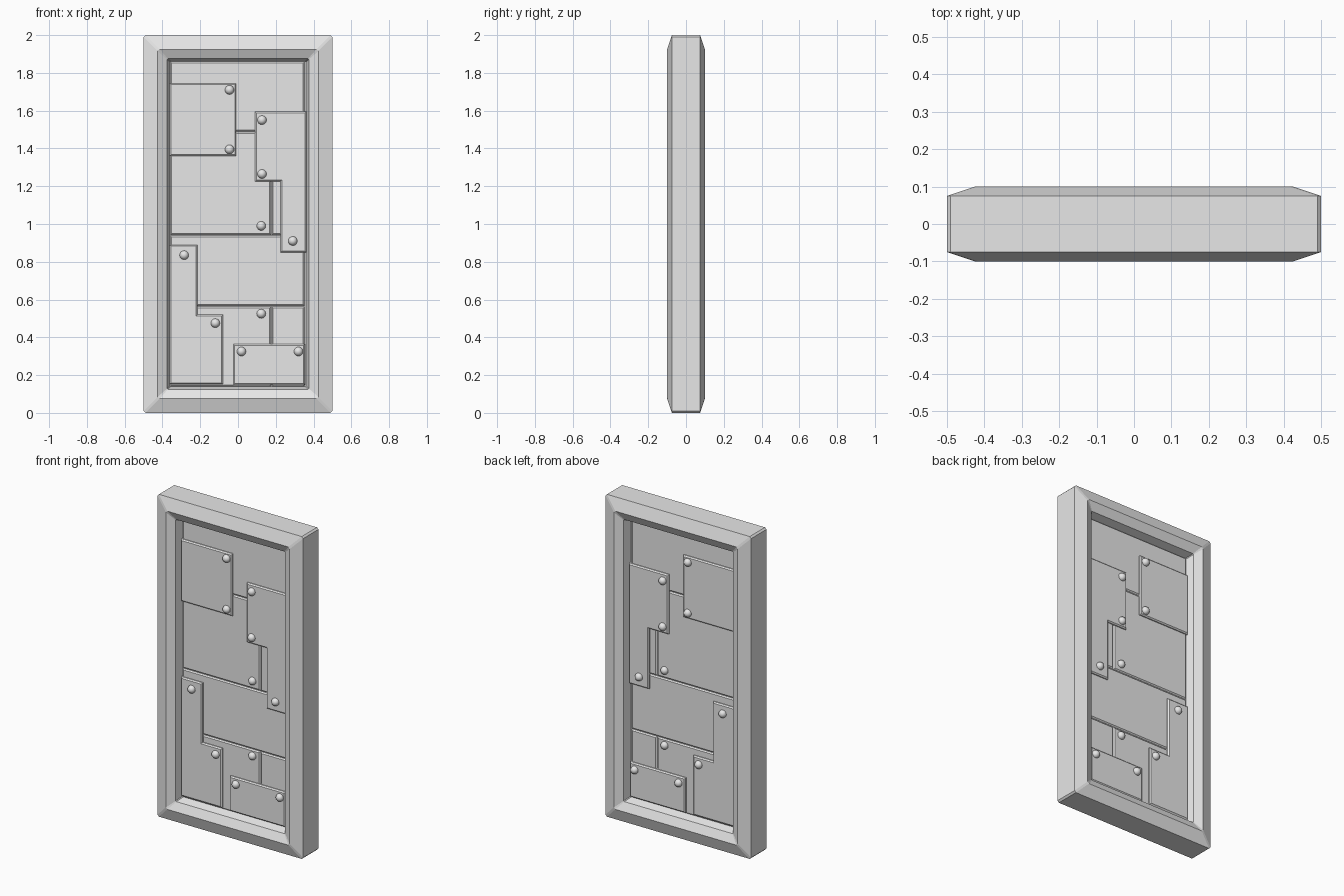
import bpy, bmesh
from mathutils import Matrix, Vector

cube = bpy.data.objects.get("Cube")
if cube:
    bpy.data.objects.remove(cube, do_unlink=True)

metal = bpy.data.materials.new("grey_metal")
metal.use_nodes = True
metal.diffuse_color = (0.8, 0.8, 0.8, 1)
metal.node_tree.nodes["Principled BSDF"].inputs["Base Color"].default_value = (0.8, 0.8, 0.8, 1)


def finish(name, bm, mirror=True):
    bmesh.ops.recalc_face_normals(bm, faces=bm.faces)
    mesh = bpy.data.meshes.new(name)
    bm.to_mesh(mesh)
    bm.free()
    mesh.materials.append(metal)
    ob = bpy.data.objects.new(name, mesh)
    bpy.context.collection.objects.link(ob)
    if mirror:
        mod = ob.modifiers.new("both_faces", "MIRROR")
        mod.use_axis = (False, True, False)
        mod.use_mirror_merge = False
    return ob


def plate(name, outline, front, depth=0.02, bevel=0.007):
    """Prism from an (x, z) outline with a bevelled front rim."""
    bm = bmesh.new()
    face = bm.faces.new([bm.verts.new((x, -front, z)) for x, z in outline])
    back = bmesh.ops.extrude_face_region(bm, geom=[face], use_keep_orig=True)
    moved = [g for g in back["geom"] if isinstance(g, bmesh.types.BMVert)]
    bmesh.ops.translate(bm, verts=moved, vec=(0, depth, 0))
    bmesh.ops.recalc_face_normals(bm, faces=bm.faces)
    bmesh.ops.bevel(bm, geom=list(face.edges), offset=bevel, segments=1, affect="EDGES")
    return finish(name, bm)


def rect(x0, x1, z0, z1):
    return [(x0, z0), (x1, z0), (x1, z1), (x0, z1)]


# Frame: profile of (inset, y) swept round a rectangle with nicked corners
half = [(0.14, -0.025), (0.125, -0.075), (0.075, -0.1), (0, -0.075)]
profile = half + [(d, -y) for d, y in reversed(half)]
bm = bmesh.new()
rings = []
for inset, y in profile:
    w, h = 0.5 - inset, 1 - inset
    c = 0.01 if inset < 0.1 else 0.004
    pts = [(w - c, h), (w, h - c), (w, c - h), (w - c, -h),
           (c - w, -h), (-w, c - h), (-w, h - c), (c - w, h)]
    rings.append([bm.verts.new((x, y, z + 1)) for x, z in pts])
for a, b in zip(rings, rings[1:] + rings[:1]):
    for i in range(len(a)):
        j = (i + 1) % len(a)
        bm.faces.new((a[i], a[j], b[j], b[i]))
finish("frame", bm, mirror=False)

# Core slab behind the panels
bm = bmesh.new()
bmesh.ops.create_cube(bm, size=1, matrix=Matrix.Translation((0, 0, 1)) @ Matrix.Diagonal((0.74, 0.05, 1.74, 1)))
finish("core_slab", bm, mirror=False)

# Flat panels
LOW, HIGH = 0.033, 0.046
L, R = -0.358, 0.352
plate("top_panel", rect(L, R, 1.49, 1.86), LOW)
plate("upper_panel", rect(L, 0.175, 0.942, 1.486), LOW)
plate("upper_side_panel", rect(0.179, R, 0.942, 1.486), LOW)
plate("middle_panel", rect(L, R, 0.567, 0.938), LOW)
plate("lower_panel", rect(L, 0.175, 0.14, 0.563), LOW)
plate("lower_side_panel", rect(0.179, R, 0.14, 0.563), LOW)

# Raised riveted plates
plate("square_plate", rect(-0.362, -0.01, 1.36, 1.745), HIGH)
plate("bottom_plate", rect(-0.025, 0.355, 0.148, 0.365), HIGH)
plate("right_stepped_plate", [(0.09, 1.595), (0.362, 1.595), (0.362, 0.85),
                              (0.225, 0.85), (0.225, 1.225), (0.09, 1.225)], HIGH)
plate("left_stepped_plate", [(-0.362, 0.89), (-0.215, 0.89), (-0.215, 0.52),
                             (-0.08, 0.52), (-0.08, 0.152), (-0.362, 0.152)], HIGH)


# Rivets
def rivets(name, places, front):
    bm = bmesh.new()
    for x, z in places:
        bmesh.ops.create_uvsphere(bm, u_segments=20, v_segments=12, radius=0.024,
                                  matrix=Matrix.Translation(Vector((x, -front, z))))
    for f in bm.faces:
        f.smooth = True
    finish(name, bm)


rivets("plate_rivets", [(-0.045, 1.71), (-0.045, 1.395), (0.127, 1.55), (0.127, 1.265),
                        (0.29, 0.91), (-0.285, 0.835), (-0.12, 0.475),
                        (0.018, 0.325), (0.32, 0.325)], HIGH)
rivets("panel_rivets", [(0.123, 0.99), (0.123, 0.525)], LOW)
